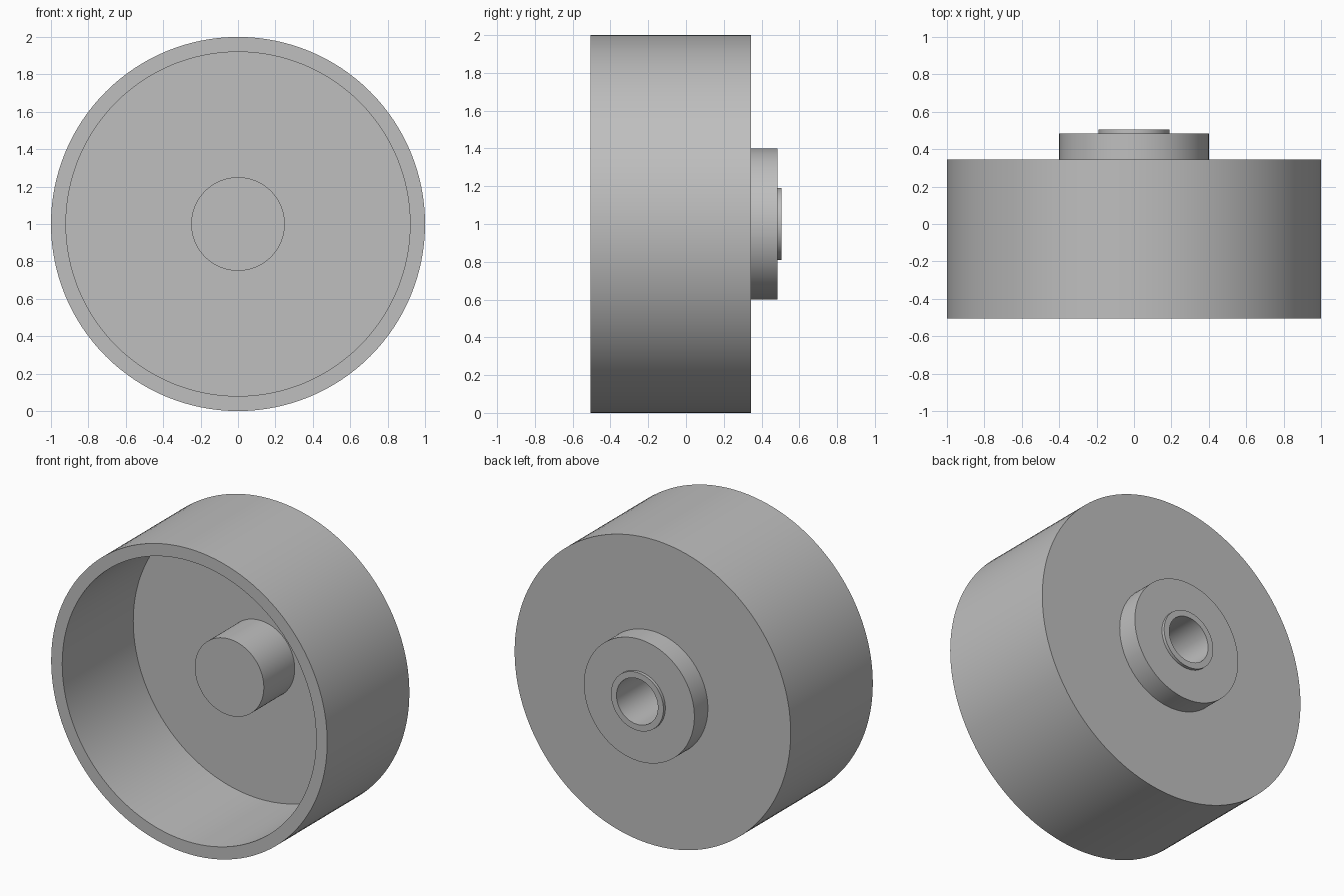
import bpy
import bmesh
from math import radians
from mathutils import Matrix, Vector

cube = bpy.data.objects.get("Cube")
if cube:
    bpy.data.objects.remove(cube, do_unlink=True)

SEGMENTS = 128
CENTRE = Vector((0, 0, 1))

grey = bpy.data.materials.new("plain grey")
grey.use_nodes = True
colour = (0.52, 0.52, 0.52, 1)
grey.diffuse_color = colour
grey.node_tree.nodes["Principled BSDF"].inputs["Base Color"].default_value = colour


def lathe(name, profile):
    """Spin (radius, y) points about the wheel's front-to-back axis."""
    bm = bmesh.new()
    verts = [bm.verts.new((r, y, CENTRE.z)) for r, y in profile]
    edges = [bm.edges.new(pair) for pair in zip(verts, verts[1:])]
    bmesh.ops.spin(bm, geom=verts + edges, cent=CENTRE, axis=(0, 1, 0),
                   angle=radians(360), steps=SEGMENTS, use_duplicate=False)
    bmesh.ops.remove_doubles(bm, verts=bm.verts, dist=0.0001)
    bmesh.ops.recalc_face_normals(bm, faces=bm.faces)
    mesh = bpy.data.meshes.new(name)
    bm.to_mesh(mesh)
    bm.free()
    mesh.materials.append(grey)
    obj = bpy.data.objects.new(name, mesh)
    bpy.context.collection.objects.link(obj)
    bpy.ops.object.select_all(action="DESELECT")
    obj.select_set(True)
    bpy.context.view_layer.objects.active = obj
    bpy.ops.object.shade_smooth_by_angle(angle=radians(30))
    return obj


# Wheel in one closed section, from the hub nose round to the blind bore
lathe("wheel", [
    (0, -0.09), (0.25, -0.09),            # hub nose
    (0.25, 0.23), (0.92, 0.23),           # inner web
    (0.92, -0.505), (1, -0.505),          # open front rim
    (1, 0.345), (0.4, 0.345),             # outer wall and back
    (0.4, 0.485), (0.19, 0.485),          # rear collar
    (0.19, 0.505), (0.15, 0.505),         # bearing lip
    (0.15, 0.0), (0, 0.0),                # blind axle bore
])
